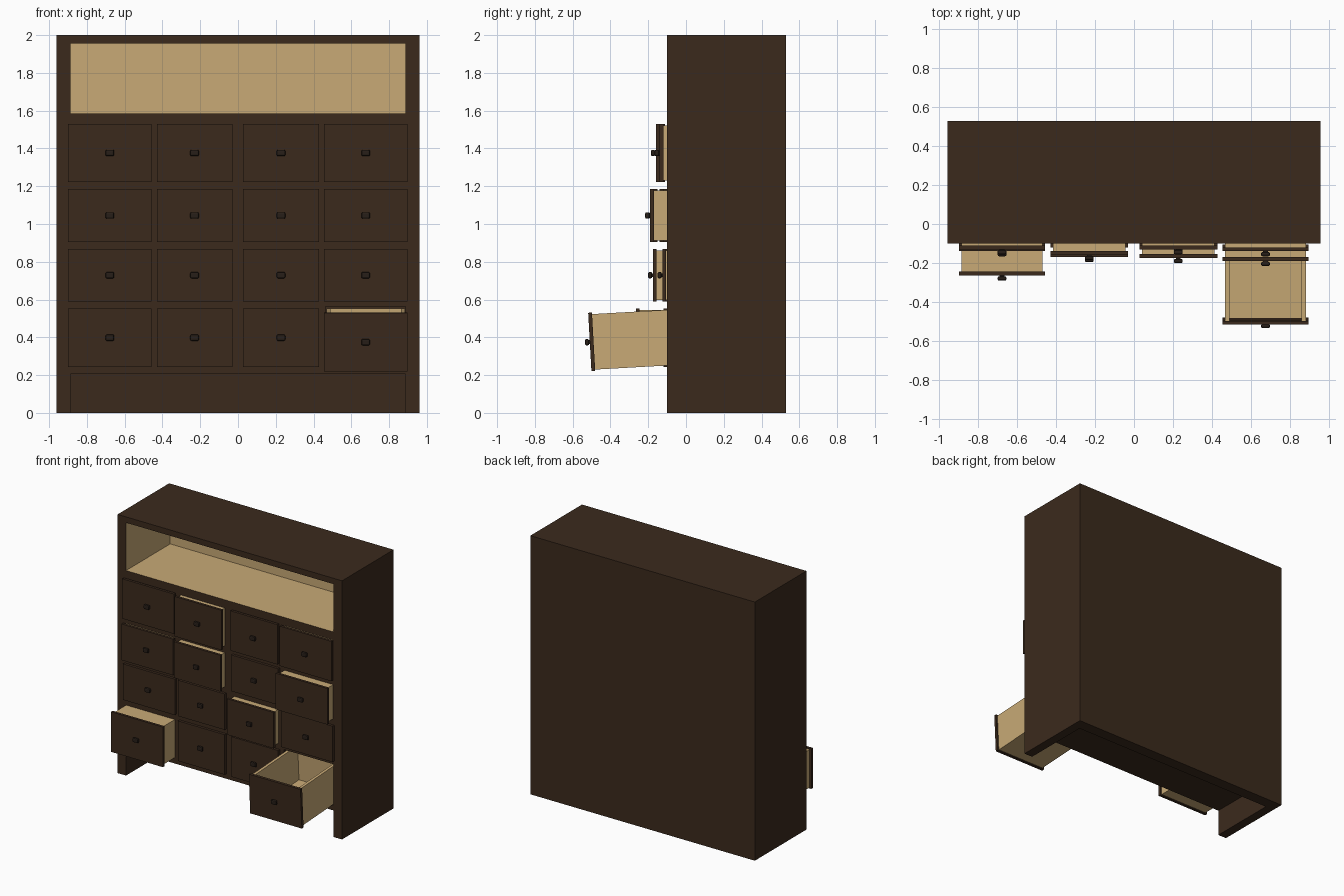
import bpy, bmesh, math
from mathutils import Vector, Matrix

if "Cube" in bpy.data.objects:
    bpy.data.objects.remove(bpy.data.objects["Cube"])


def material(name, rgb):
    m = bpy.data.materials.new(name)
    m.diffuse_color = (*rgb, 1)
    m.use_nodes = True
    m.node_tree.nodes["Principled BSDF"].inputs["Base Color"].default_value = m.diffuse_color
    return m


DARK = material("dark_wood", (0.044, 0.023, 0.012))
LIGHT = material("light_wood", (0.58, 0.40, 0.18))
METAL = material("dark_metal", (0.02, 0.013, 0.009))


def box(name, x, y, z, mat, bevel=0.0):
    """Box from (min, max) ranges on each axis."""
    bm = bmesh.new()
    bmesh.ops.create_cube(bm, size=1)
    size = [r[1] - r[0] for r in (x, y, z)]
    mid = [(r[1] + r[0]) / 2 for r in (x, y, z)]
    bmesh.ops.scale(bm, vec=size, verts=bm.verts)
    bmesh.ops.translate(bm, vec=mid, verts=bm.verts)
    if bevel:
        bmesh.ops.bevel(bm, geom=bm.edges[:], offset=bevel, segments=2,
                        profile=0.5, affect='EDGES')
    me = bpy.data.meshes.new(name)
    bm.to_mesh(me)
    bm.free()
    me.materials.append(mat)
    ob = bpy.data.objects.new(name, me)
    bpy.context.collection.objects.link(ob)
    return ob


def cut(target, x, y, z):
    """Carve a box-shaped recess out of the target."""
    c = box("cutter", x, y, z, DARK)
    mod = target.modifiers.new("recess", 'BOOLEAN')
    mod.operation, mod.solver, mod.object = 'DIFFERENCE', 'EXACT', c
    bpy.context.view_layer.objects.active = target
    bpy.ops.object.modifier_apply(modifier=mod.name)
    bpy.data.objects.remove(c)


# Cabinet carcass with shelf niche, toe space and the open drawer's bay
FRONT, BACK, INNER = -0.10, 0.53, 0.44
body = box("cabinet_body", (-0.96, 0.96), (FRONT, BACK), (0, 2), DARK)
niche = ((-0.888, 0.888), (-0.3, INNER), (1.585, 1.955))
bay = ((0.462, 0.888), (-0.3, INNER), (0.245, 0.562))
cut(body, *niche)
cut(body, (-0.888, 0.888), (-0.3, INNER), (-0.1, 0.205))
cut(body, *bay)

# Pale lining inside the niche
body.data.materials.clear()
body.data.materials.append(DARK)
body.data.materials.append(LIGHT)
for p in body.data.polygons:
    c = p.center
    inside = all(lo - 1e-3 < v < hi + 1e-3 for v, (lo, hi) in zip(c, niche))
    p.material_index = int(inside and c.y > FRONT + 0.01)

# Drawer grid: column x-ranges, row z-ranges and how far each front stands out
COLS = [(-0.90, -0.457), (-0.43, -0.03), (0.027, 0.428), (0.455, 0.897)]
ROWS = [(1.222, 1.53), (0.905, 1.185), (0.59, 0.868), (0.243, 0.553)]
OUT = [(-0.13, -0.16, -0.13, -0.14),
       (-0.14, -0.17, -0.12, -0.19),
       (-0.12, -0.12, -0.175, -0.125),
       (-0.265, -0.12, -0.12, -0.51)]
T = 0.02


def drawer(r, c):
    (x0, x1), (z0, z1), y = COLS[c], ROWS[r], OUT[r][c]
    tag = f"_row{r + 1}_col{c + 1}"
    cx, cz = (x0 + x1) / 2, (z0 + z1) / 2
    bx, bz = (x0 + 0.013, x1 - 0.013), (z0 + 0.008, z1 - 0.008)
    yb = y + T
    parts = [box("drawer_front" + tag, (x0, x1), (y, yb), (z0, z1), DARK),
             box("knob_stem" + tag, (cx - 0.012, cx + 0.012),
                 (y - 0.008, y + 0.002), (cz - 0.01, cz + 0.01), METAL),
             box("knob" + tag, (cx - 0.023, cx + 0.023), (y - 0.026, y - 0.004),
                 (cz - 0.017, cz + 0.017), METAL, 0.008)]
    if y > -0.4:
        # Barely open drawers are plain blocks
        parts.append(box("drawer_box" + tag, bx, (yb, FRONT + 0.002), bz, LIGHT))
    else:
        # Pulled-out drawer: hollow tray
        w, ye = 0.022, 0.06
        parts += [
            box("drawer_side_left" + tag, (bx[0], bx[0] + w), (yb, ye), bz, LIGHT),
            box("drawer_side_right" + tag, (bx[1] - w, bx[1]), (yb, ye), bz, LIGHT),
            box("drawer_back" + tag, (bx[0] + w, bx[1] - w), (ye - w, ye), bz, LIGHT),
            box("drawer_bottom" + tag, (bx[0] + w, bx[1] - w), (yb, ye - w),
                (bz[0], bz[0] + w), LIGHT)]
    return parts


for r in range(4):
    for c in range(4):
        parts = drawer(r, c)
        if (r, c) == (3, 3):
            # Sagging drawer tips down at the front
            pivot = Vector((0, FRONT, 0.40))
            m = (Matrix.Translation(pivot) @ Matrix.Rotation(math.radians(3.2), 4, 'X')
                 @ Matrix.Translation(-pivot))
            for p in parts:
                p.data.transform(m)
